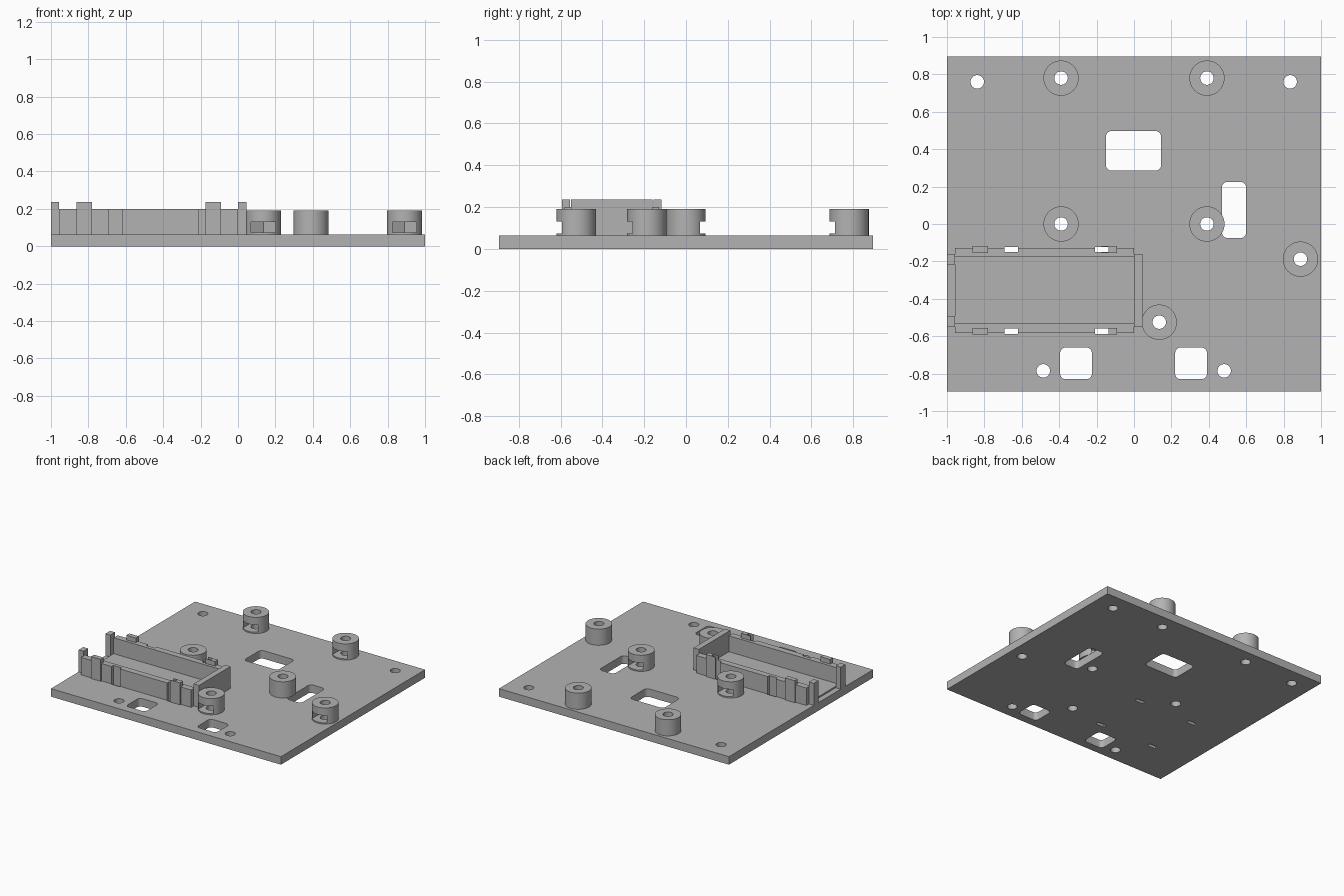
import bpy
import bmesh
from math import cos, sin, pi, radians

if "Cube" in bpy.data.objects:
    bpy.data.objects.remove(bpy.data.objects["Cube"], do_unlink=True)

grey = bpy.data.materials.new("plain grey")
grey.use_nodes = True
grey.diffuse_color = (0.45, 0.45, 0.45, 1)
grey.node_tree.nodes["Principled BSDF"].inputs["Base Color"].default_value = (0.45, 0.45, 0.45, 1)

PLATE_TOP = 0.063


def prism(name, outline, z0, z1):
    """Extrude a flat outline upward into a solid."""
    bm = bmesh.new()
    face = bm.faces.new([bm.verts.new((x, y, z0)) for x, y in outline])
    new = bmesh.ops.extrude_face_region(bm, geom=[face])["geom"]
    bmesh.ops.translate(bm, vec=(0, 0, z1 - z0),
                        verts=[v for v in new if isinstance(v, bmesh.types.BMVert)])
    bmesh.ops.recalc_face_normals(bm, faces=bm.faces)
    mesh = bpy.data.meshes.new(name)
    bm.to_mesh(mesh)
    bm.free()
    mesh.materials.append(grey)
    obj = bpy.data.objects.new(name, mesh)
    bpy.context.collection.objects.link(obj)
    return obj


def circle(x, y, r, n=48, turn=0.0):
    return [(x + r * cos(turn + 2 * pi * i / n), y + r * sin(turn + 2 * pi * i / n))
            for i in range(n)]


def rect(x0, x1, y0, y1):
    x0, x1, y0, y1 = min(x0, x1), max(x0, x1), min(y0, y1), max(y0, y1)
    return [(x0, y0), (x1, y0), (x1, y1), (x0, y1)]


def round_rect(x0, x1, y0, y1, r=0.03, n=6):
    corners = [(x1 - r, y1 - r), (x0 + r, y1 - r), (x0 + r, y0 + r), (x1 - r, y0 + r)]
    return [(cx + r * cos(pi / 2 * (q + i / n)), cy + r * sin(pi / 2 * (q + i / n)))
            for q, (cx, cy) in enumerate(corners) for i in range(n + 1)]


def cut(obj, outline, z0=-0.1, z1=0.5):
    """Subtract an extruded outline from a solid."""
    cutter = prism("cutter", outline, z0, z1)
    cutter.hide_render = True
    mod = obj.modifiers.new("cut", "BOOLEAN")
    mod.operation, mod.solver, mod.object = "DIFFERENCE", "EXACT", cutter
    bpy.context.view_layer.objects.active = obj
    bpy.ops.object.modifier_apply(modifier=mod.name)
    bpy.data.objects.remove(cutter, do_unlink=True)


def smooth(obj):
    bpy.ops.object.select_all(action="DESELECT")
    obj.select_set(True)
    bpy.context.view_layer.objects.active = obj
    bpy.ops.object.shade_smooth_by_angle(angle=radians(30))


# Base plate with windows and screw holes
plate = prism("base_plate", rect(-1, 1, -0.895, 0.895), 0, PLATE_TOP)
for window in [(-0.15, 0.145, 0.285, 0.497), (0.47, 0.60, -0.075, 0.225),
               (-0.395, -0.225, -0.83, -0.66), (0.22, 0.39, -0.83, -0.66)]:
    cut(plate, round_rect(*window))
for x, y in [(-0.838, 0.76), (0.835, 0.76), (-0.485, -0.785), (0.482, -0.785)]:
    cut(plate, circle(x, y, 0.036))

# Standoffs: x, y and the side (in y) where the nut slot opens
standoffs = [(-0.39, 0.78, -1), (0.39, 0.78, -1), (-0.39, 0, 1), (0.39, 0, 1),
             (0.89, -0.188, -1), (0.135, -0.525, -1)]
for i, (x, y, side) in enumerate(standoffs):
    post = prism(f"standoff_{i + 1}", circle(x, y, 0.094, 64), PLATE_TOP, 0.19)
    # Nut slot: straight sides ending in half a hexagon
    r = 0.075
    w = r * cos(pi / 6)
    slot = [(x - w, y + side * 0.2), (x + w, y + side * 0.2), (x + w, y - side * r / 2),
            (x, y - side * r), (x - w, y - side * r / 2)]
    cut(post, slot, 0.073, 0.131)
    cut(post, circle(x, y, 0.036))
    cut(plate, circle(x, y, 0.036))
    smooth(post)

# Battery tray: floor, end wall and corner posts
MID = -0.355
RIM, TALL = 0.2, 0.236
prism("tray_floor", rect(-0.957, 0, MID - 0.178, MID + 0.178), PLATE_TOP, 0.075)
prism("tray_end_wall", rect(0, 0.046, MID - 0.195, MID + 0.195), PLATE_TOP, TALL)

# Long walls with clips and strap slots that run on through the plate
for side, label in [(-1, "front"), (1, "back")]:
    wall = prism(f"tray_{label}_wall", rect(-0.957, 0, MID + side * 0.178, MID + side * 0.227),
                 PLATE_TOP, RIM)
    prism(f"tray_{label}_corner_post",
          rect(-1, -0.957, MID + side * 0.138, MID + side * 0.195), PLATE_TOP, TALL)
    clips = [prism(f"tray_{label}_clip_{n}", rect(x, x + 0.083, MID + side * 0.2, MID + side * 0.237),
                   PLATE_TOP, TALL) for n, x in [("outer", -0.863), ("inner", -0.173)]]
    for x in (-0.692, -0.208):
        strap = rect(x, x + 0.073, MID + side * 0.205, MID + side * 0.232)
        cut(plate, strap)
        cut(wall, strap)
        if x > -0.5:
            cut(clips[1], strap)

smooth(plate)
